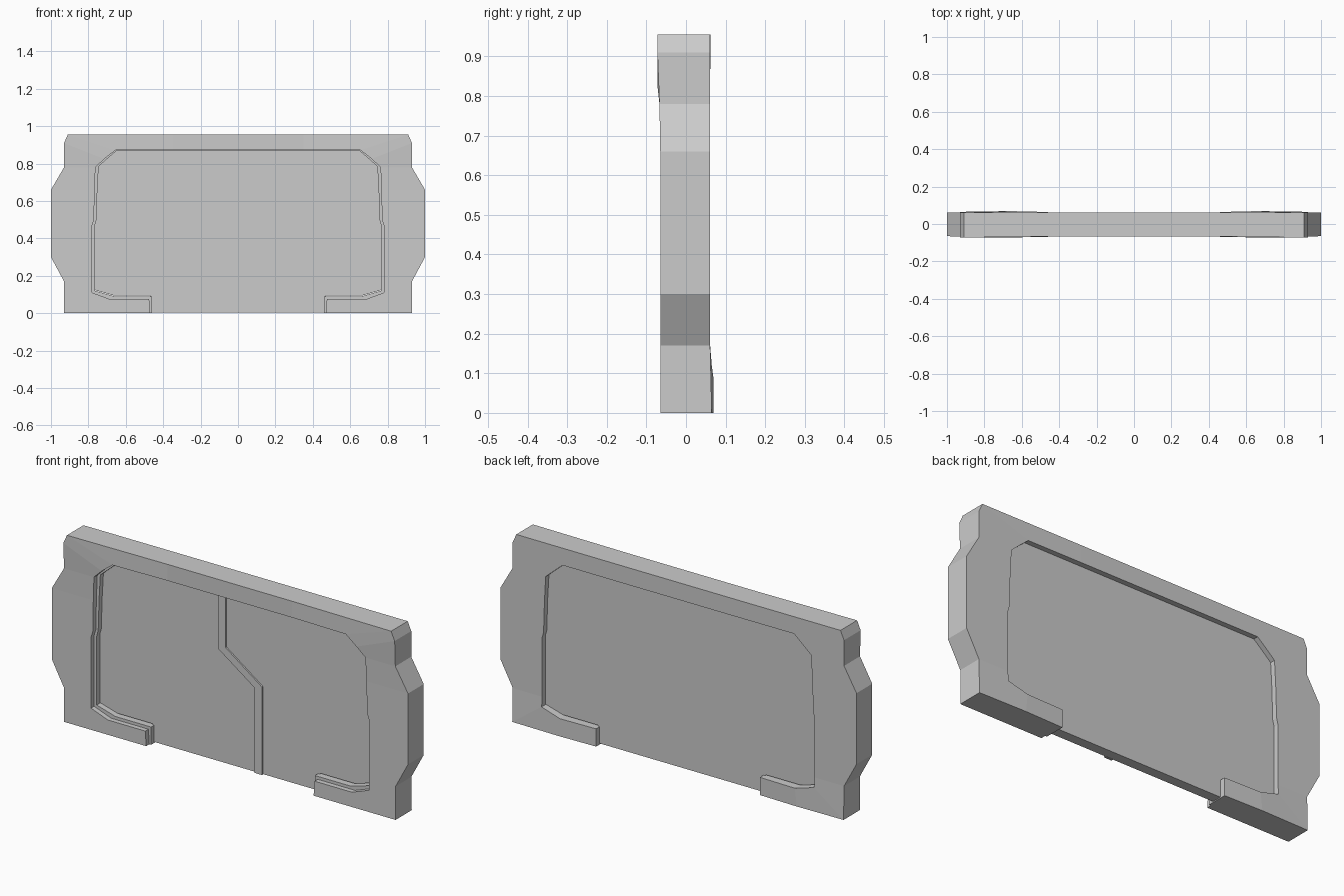
import bpy, bmesh

if "Cube" in bpy.data.objects:
    bpy.data.objects.remove(bpy.data.objects["Cube"])


def make_object(name, bm):
    bmesh.ops.remove_doubles(bm, verts=bm.verts, dist=0.0003)
    bmesh.ops.recalc_face_normals(bm, faces=bm.faces)
    mesh = bpy.data.meshes.new(name)
    bm.to_mesh(mesh)
    bm.free()
    obj = bpy.data.objects.new(name, mesh)
    bpy.context.collection.objects.link(obj)
    return obj


def slab(name, outline, y0, y1):
    bm = bmesh.new()
    face = bm.faces.new([bm.verts.new((x, y0, z)) for x, z in outline])
    new = bmesh.ops.extrude_face_region(bm, geom=[face])["geom"]
    moved = [v for v in new if isinstance(v, bmesh.types.BMVert)]
    bmesh.ops.translate(bm, verts=moved, vec=(0, y1 - y0, 0))
    return make_object(name, bm)


# Frame stations for the right half, from foot to top centre:
# outer edge, front opening edge, deeper opening edge, front y, back y
STATIONS = [
    ((.47, 0), (.475, .075), (.46, .09), -.065, .064),
    ((.67, 0), (.685, .075), (.66, .09), -.065, .069),
    ((.93, 0), (.78, .11), (.765, .12), -.065, .065),
    ((.93, .17), (.78, .17), (.765, .17), -.065, .061),
    ((1.0, .30), (.78, .30), (.765, .30), -.065, .061),
    ((1.0, .47), (.78, .47), (.765, .47), -.065, .061),
    ((1.0, .50), (.77, .50), (.757, .50), -.065, .061),
    ((1.0, .66), (.767, .66), (.752, .66), -.065, .061),
    ((.93, .78), (.762, .78), (.745, .785), -.067, .061),
    ((.93, .91), (.715, .825), (.70, .825), -.072, .061),
    ((.91, .955), (.655, .872), (.65, .868), -.072, .061),
    ((.35, .955), (.35, .872), (.35, .868), -.066, .062),
]
STEP_Y = -.04


def section(bm, station, side, first):
    outer, front, deep, yf, yb = station
    outer_deep = (.46, 0) if first else outer
    loop = [(outer, yf), (outer, STEP_Y), (outer_deep, STEP_Y), (outer_deep, yb),
            (deep, yb), (deep, STEP_Y), (front, STEP_Y), (front, yf)]
    return [bm.verts.new((side * p[0], y, p[1])) for p, y in loop]


# Door frame, swept around the opening with a stepped jamb
bm = bmesh.new()
right = [section(bm, s, 1, i == 0) for i, s in enumerate(STATIONS)]
left = [section(bm, s, -1, i == 0) for i, s in enumerate(STATIONS)]
rings = right + left[::-1]
for a, b in zip(rings, rings[1:]):
    for i in range(8):
        j = (i + 1) % 8
        bm.faces.new((a[i], a[j], b[j], b[i]))
# foot ends: front block, and deeper block
for r in (rings[0], rings[-1]):
    bm.faces.new((r[0], r[1], r[6], r[7]))
    bm.faces.new((r[2], r[3], r[4], r[5]))
    bm.faces.new((r[1], r[2], r[5], r[6]))
make_object("door_frame", bm)

# Door panel, its edges tucked slightly into the jamb
half = [(.47, .005), (.47, .095), (.665, .095), (.77, .125), (.77, .47),
        (.762, .50), (.75, .79), (.655, .872)]
outline = half + [(-x, z) for x, z in reversed(half)]
slab("door_panel", outline, -.015, .035)

# Raised angled strip covering the meeting edge of the door leaves
strip = [(-.097, .87), (-.097, .58), (.108, .435), (.108, .003),
         (.15, .003), (.15, .45), (-.053, .595), (-.053, .87)]
slab("seam_strip", strip, -.023, -.013)
